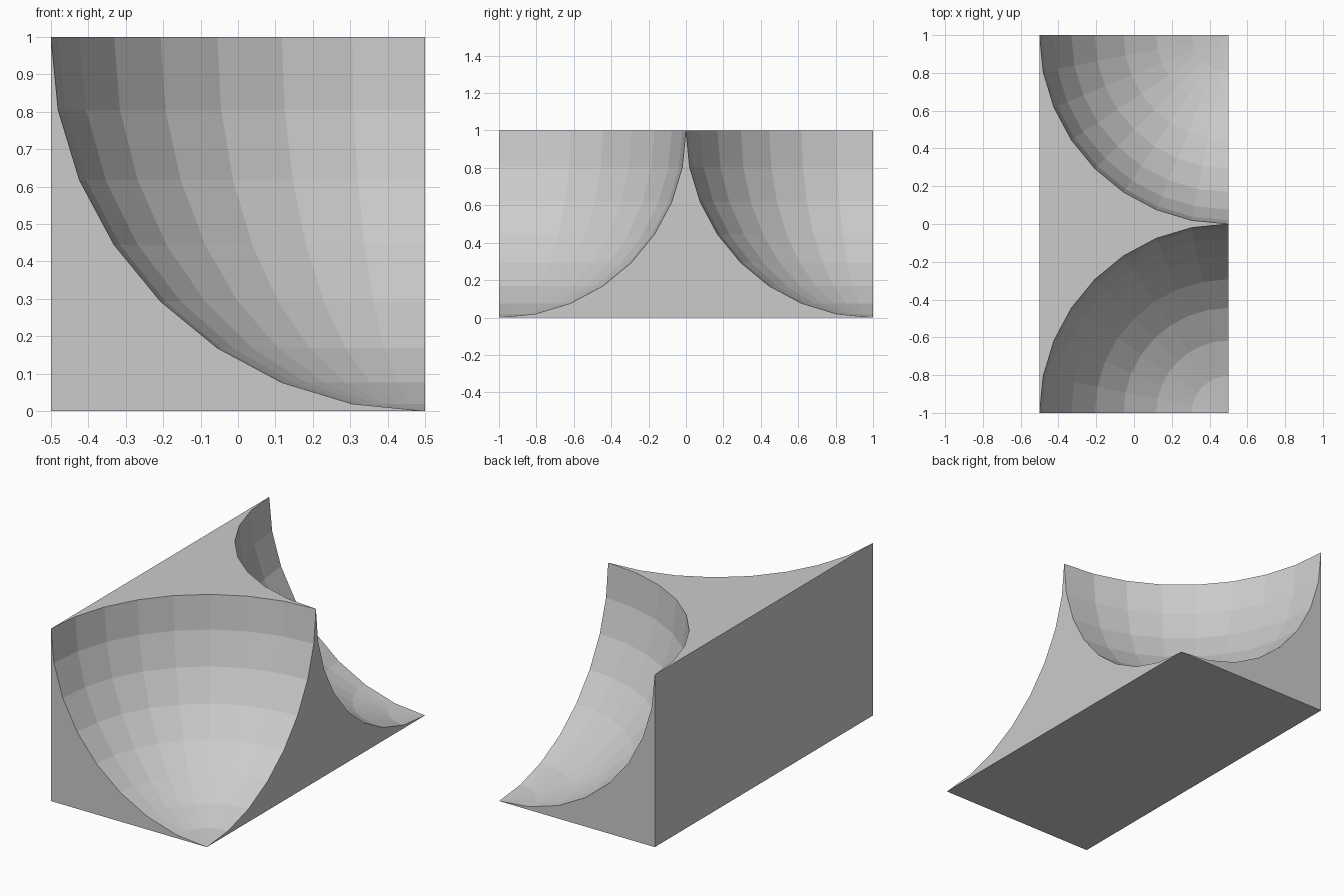
import bpy, bmesh
from math import sin, cos, pi

if "Cube" in bpy.data.objects:
    bpy.data.objects.remove(bpy.data.objects["Cube"])

N = 8            # facets per quarter turn of the round scoops
bm = bmesh.new()


def face(points):
    return bm.faces.new([bm.verts.new(p) for p in points])


def scoop_point(side, i, j):
    """Point on the sphere octant centred on a top right corner; i = around, j = up from the pole."""
    a, t = i / N * pi / 2, j / N * pi / 2
    return (0.5 - sin(t) * cos(a), side * (1 - sin(t) * sin(a)), 1 - cos(t))


for s in (-1, 1):
    # faceted spherical scoop
    for i in range(N):
        for j in range(N):
            quad = [(i, j), (i, j + 1), (i + 1, j + 1), (i + 1, j)]
            if j == 0:
                quad = quad[:3]
            face([scoop_point(s, *q) for q in quad])
    # end wall left below the scoop
    face([(-0.5, s, 0)] + [scoop_point(s, 0, j) for j in range(N + 1)])

# right wall: spike between the two scoops
face([scoop_point(-1, N, j) for j in range(N + 1)]
     + [scoop_point(1, N, j) for j in range(N - 1, -1, -1)])
# top: what is left between the two scoops
face([scoop_point(-1, i, N) for i in range(N + 1)]
     + [scoop_point(1, i, N) for i in range(N - 1, -1, -1)])
# left wall and base
face([(-0.5, -1, 0), (-0.5, 1, 0), (-0.5, 1, 1), (-0.5, -1, 1)])
face([(-0.5, -1, 0), (0.5, -1, 0), (0.5, 1, 0), (-0.5, 1, 0)])

bmesh.ops.remove_doubles(bm, verts=bm.verts, dist=1e-4)
bmesh.ops.recalc_face_normals(bm, faces=bm.faces)

mesh = bpy.data.meshes.new("scooped_block")
bm.to_mesh(mesh)
bm.free()
bpy.context.collection.objects.link(bpy.data.objects.new("scooped_block", mesh))
